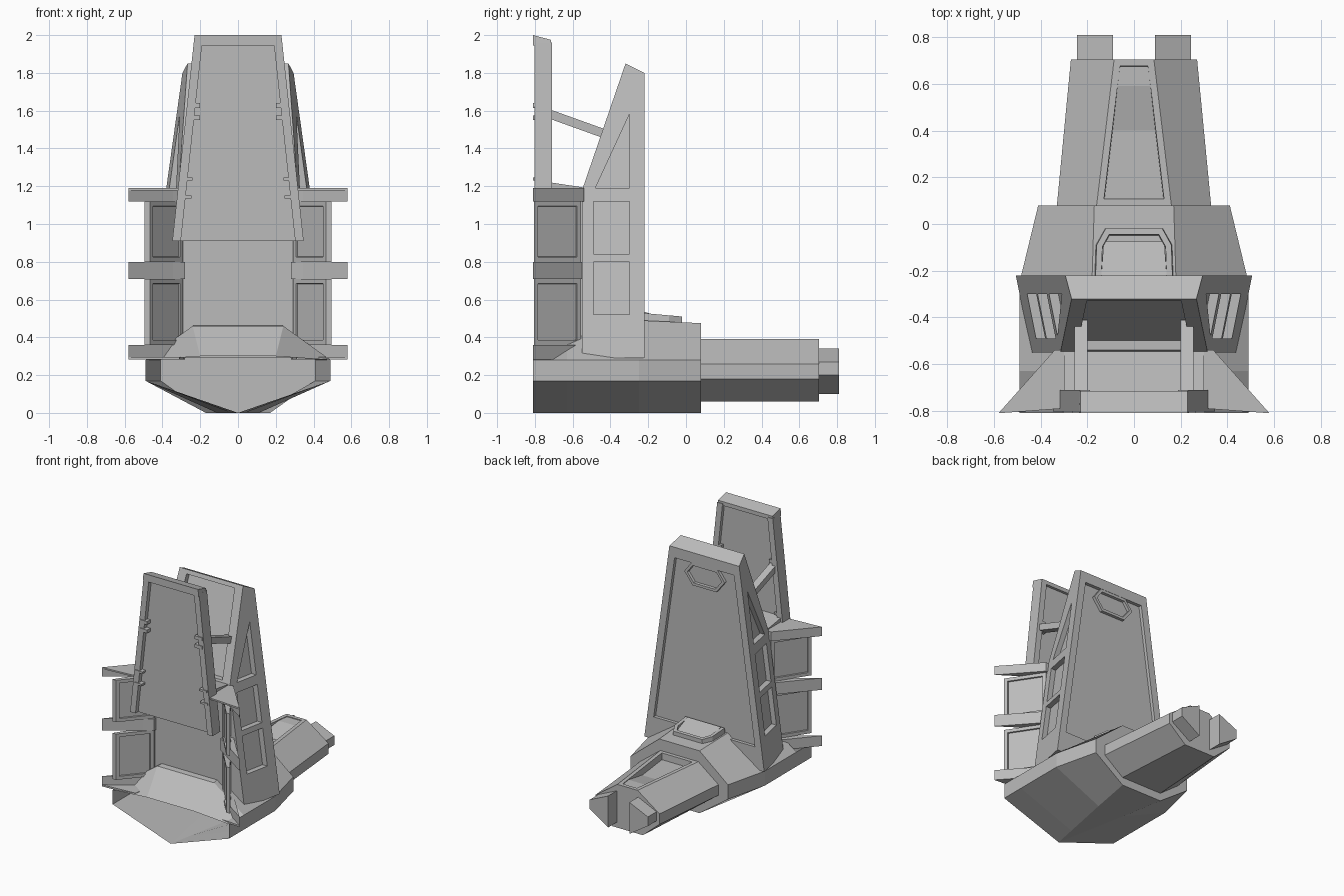
import bpy, bmesh

cube = bpy.data.objects.get("Cube")
if cube:
    bpy.data.objects.remove(cube, do_unlink=True)

grey = bpy.data.materials.new("hull grey")
grey.use_nodes = True
grey.diffuse_color = (0.5, 0.5, 0.5, 1)
grey.node_tree.nodes["Principled BSDF"].inputs["Base Color"].default_value = (0.5, 0.5, 0.5, 1)


def loft(name, sections, start=True, end=True):
    """Join rings of equal length into a flat-faced part."""
    bm = bmesh.new()
    rings = [[bm.verts.new(p) for p in s] for s in sections]
    n = len(rings[0])
    for a, b in zip(rings, rings[1:]):
        for i in range(n):
            j = (i + 1) % n
            bm.faces.new((a[i], a[j], b[j], b[i]))
    if start:
        bm.faces.new(rings[0][::-1])
    if end:
        bm.faces.new(rings[-1])
    bmesh.ops.remove_doubles(bm, verts=bm.verts, dist=0.0005)
    bmesh.ops.recalc_face_normals(bm, faces=bm.faces)
    me = bpy.data.meshes.new(name)
    bm.to_mesh(me)
    bm.free()
    me.materials.append(grey)
    ob = bpy.data.objects.new(name, me)
    bpy.context.collection.objects.link(ob)
    return ob


def box(name, x, y, z):
    return loft(name, [[(x[0], y[0], h), (x[1], y[0], h), (x[1], y[1], h), (x[0], y[1], h)] for h in z])


def inset(ob, rule, width, depth):
    """Sink a steep-walled panel into each face picked by the rule."""
    bm = bmesh.new()
    bm.from_mesh(ob.data)
    picked = [f for f in bm.faces if rule(f)]
    for w, d in ((width, 0), (0.002, -depth)):
        bmesh.ops.inset_individual(bm, faces=picked, thickness=w, depth=d, use_even_offset=True)
    bm.to_mesh(ob.data)
    bm.free()


def cut(ob, cutter):
    cutter.hide_render = True
    cutter.hide_viewport = True
    cutter.display_type = 'WIRE'
    m = ob.modifiers.new("cut", 'BOOLEAN')
    m.operation = 'DIFFERENCE'
    m.solver = 'EXACT'
    m.object = cutter


# Hull, open at the front, and the tail behind it
def ring(y, w, hi, lo, bx, bz, tx, tz):
    half = [(bx, bz), (w, lo), (w, hi), (tx, tz)]
    return [(x, y, z) for x, z in half] + [(-x, y, z) for x, z in reversed(half)]


loft("hull", [
    ring(-0.81, 0.49, 0.28, 0.17, 0.0, 0.0, 0.2, 0.3),
    ring(-0.63, 0.49, 0.28, 0.17, 0.035, 0.0, 0.24, 0.46),
    ring(-0.25, 0.49, 0.28, 0.17, 0.11, 0.0, 0.18, 0.49),
    ring(0.08, 0.41, 0.28, 0.17, 0.17, 0.0, 0.17, 0.475)], start=False)
tail = loft("tail", [
    ring(0.08, 0.33, 0.26, 0.18, 0.17, 0.06, 0.16, 0.39),
    ring(0.705, 0.27, 0.26, 0.18, 0.13, 0.06, 0.085, 0.39)], start=False)
inset(tail, lambda f: f.normal.z > 0.9, 0.028, 0.05)
loft("tail_ramp", [[(s * x, y, z) for s, z in ((-1, 0.335), (1, 0.335), (1, t), (-1, t))]
                   for x, y, t in ((0.094, 0.4, 0.342), (0.071, 0.59, 0.385), (0.063, 0.675, 0.385))])

# Twin exhaust blocks
for s, side in ((1, "left"), (-1, "right")):
    prof = [(0.09, 0.1), (0.245, 0.2), (0.245, 0.27), (0.09, 0.34)]
    loft("exhaust_" + side, [[(s * x, y, z) for x, z in prof] for y in (0.7, 0.81)])

# Low hatch behind the tower
plan = [(-0.17, -0.23), (0.17, -0.23), (0.165, -0.09), (0.125, -0.02), (-0.125, -0.02), (-0.165, -0.09)]
hatch = loft("hatch_frame", [[(x, y, 0.46) for x, y in plan],
                             [(x * 0.97, y, 0.51 - 0.09 * (y + 0.02)) for x, y in plan]])
inset(hatch, lambda f: f.normal.z > 0.9, 0.025, 0.04)
loft("hatch_wedge", [[(s * x, y, z) for s, z in ((-1, 0.47), (1, 0.47), (1, t), (-1, t))]
                     for x, y, t in ((0.14, -0.22, 0.535), (0.13, -0.075, 0.49))])


# Tower
def half_width(z, y=-0.22):
    return 0.29 + (1.83 - z) * 0.14 + (y + 0.22) * 0.2


def front_y(z):
    return -0.32 - 0.23 * (1.85 - z) / 0.67


side_prof = [(-0.22, 0.29), (-0.22, 1.8), (-0.32, 1.85), (-0.55, 1.18), (-0.55, 0.29)]
tower = loft("tower", [[(s * half_width(z, y), y, z) for y, z in side_prof] for s in (-1, 1)])

# Side windows, back recess and sloped front recess
windows = [[(-0.48, 1.19), (-0.3, 1.19), (-0.3, 1.58)],
           [(-0.49, 0.84), (-0.3, 0.84), (-0.3, 1.12), (-0.49, 1.12)],
           [(-0.49, 0.52), (-0.3, 0.52), (-0.3, 0.8), (-0.49, 0.8)]]
for s in (-1, 1):
    for w in windows:
        cut(tower, loft("window_cutter", [[(s * (half_width(z, y) + d), y, z) for y, z in w] for d in (-0.04, 0.1)]))
cut(tower, loft("back_cutter", [[(s * (half_width(z) - 0.055), y, z)
                                for s, z in ((-1, 0.46), (1, 0.46), (1, 1.72), (-1, 1.72))] for y in (-0.245, -0.1)]))
cut(tower, loft("front_cutter", [[(s * (half_width(z, front_y(z)) - 0.067), front_y(z) + d, z)
                                 for s, z in ((-1, 1.21), (1, 1.21), (1, 1.82), (-1, 1.82))] for d in (0.04, -0.2)]))

# Six-sided frame on the tower back
hexa = [(-0.17, 1.64), (-0.11, 1.72), (0.11, 1.72), (0.17, 1.64), (0.1, 1.55), (-0.1, 1.55)]
badge = loft("back_hexagon", [[(x, y, z) for x, z in hexa] for y in (-0.26, -0.222)])
inset(badge, lambda f: f.normal.y > 0.9, 0.02, 0.02)


# Tall front shield: panel, rails and cap
def shield_x(z):
    return 0.23 + (2 - z) * 0.108


loft("shield_panel", [[(s * (shield_x(z) - 0.02), y, z) for s, y in ((-1, -0.77), (1, -0.77), (1, -0.735), (-1, -0.735))]
                      for z in (0.91, 1.96)])
loft("shield_cap", [[(-x, -0.81, z), (x, -0.81, z), (x, -0.715, z - t), (-x, -0.715, z - t)]
                    for x, z, t in ((0.236, 1.945, 0), (0.23, 2.0, 0.025))])
for s, side in ((1, "left"), (-1, "right")):
    loft("shield_rail_" + side, [[(s * (shield_x(z) - d), y, z)
                                 for d, y in ((0, -0.803), (0.045, -0.803), (0.045, -0.71), (0, -0.71))]
                                for z in (0.91, 1.96)])
    # Arm from shield to tower, with clamps on the rail
    loft("arm_" + side, [[(s * x, y, z + d) for x, d in ((0.2, 0), (0.255, 0), (0.255, 0.05), (0.2, 0.05))]
                         for y, z in ((-0.73, 1.56), (-0.41, 1.445))])
    for x, z, h in ((0.2, 1.55, 0.025), (0.2, 1.615, 0.025), (0.245, 1.135, 0.015), (0.24, 1.23, 0.015)):
        box("clamp_" + side, (s * x, s * (x + 0.063)), (-0.81, -0.715), (z, z + h))

# Ledge and lower front wall
loft("ledge", [[(s * x, y, z) for s, z in ((-1, t - 0.04), (1, t - 0.04), (1, t), (-1, t))]
               for x, y, t in ((0.3, -0.75, 1.225), (0.3, -0.52, 1.19))])
box("lower_wall", (-0.31, 0.31), (-0.585, -0.5), (0.3, 1.18))

# Diagonal side wings: ribs with framed panels between them
rib = [(0.58, -0.81), (0.34, -0.54), (0.28, -0.54), (0.28, -0.61), (0.345, -0.65)]
web = [(0.495, -0.805), (0.33, -0.555), (0.29, -0.555), (0.29, -0.6), (0.465, -0.805)]
gusset = [(0.58, -0.81), (0.34, -0.54), (0.28, -0.54), (0.31, -0.79)]
for s, side in ((1, "left"), (-1, "right")):
    for z0, z1 in ((0.285, 0.36), (0.71, 0.8), (1.12, 1.185)):
        loft("wing_rib_" + side, [[(s * x, y, z) for x, y in rib] for z in (z0, z1)])
    for z0, z1 in ((0.36, 0.71), (0.8, 1.12)):
        panel = loft("wing_panel_" + side, [[(s * x, y, z) for x, y in web] for z in (z0, z1)])
        inset(panel, lambda f: abs(f.normal.z) < 0.1 and f.calc_area() > 0.05, 0.025, 0.01)
    # Flat gussets closing the wing at top and bottom
    for z0, z1 in ((0.282, 0.295), (1.178, 1.19)):
        loft("wing_gusset_" + side, [[(s * x, y, z) for x, y in gusset] for z in (z0, z1)])
